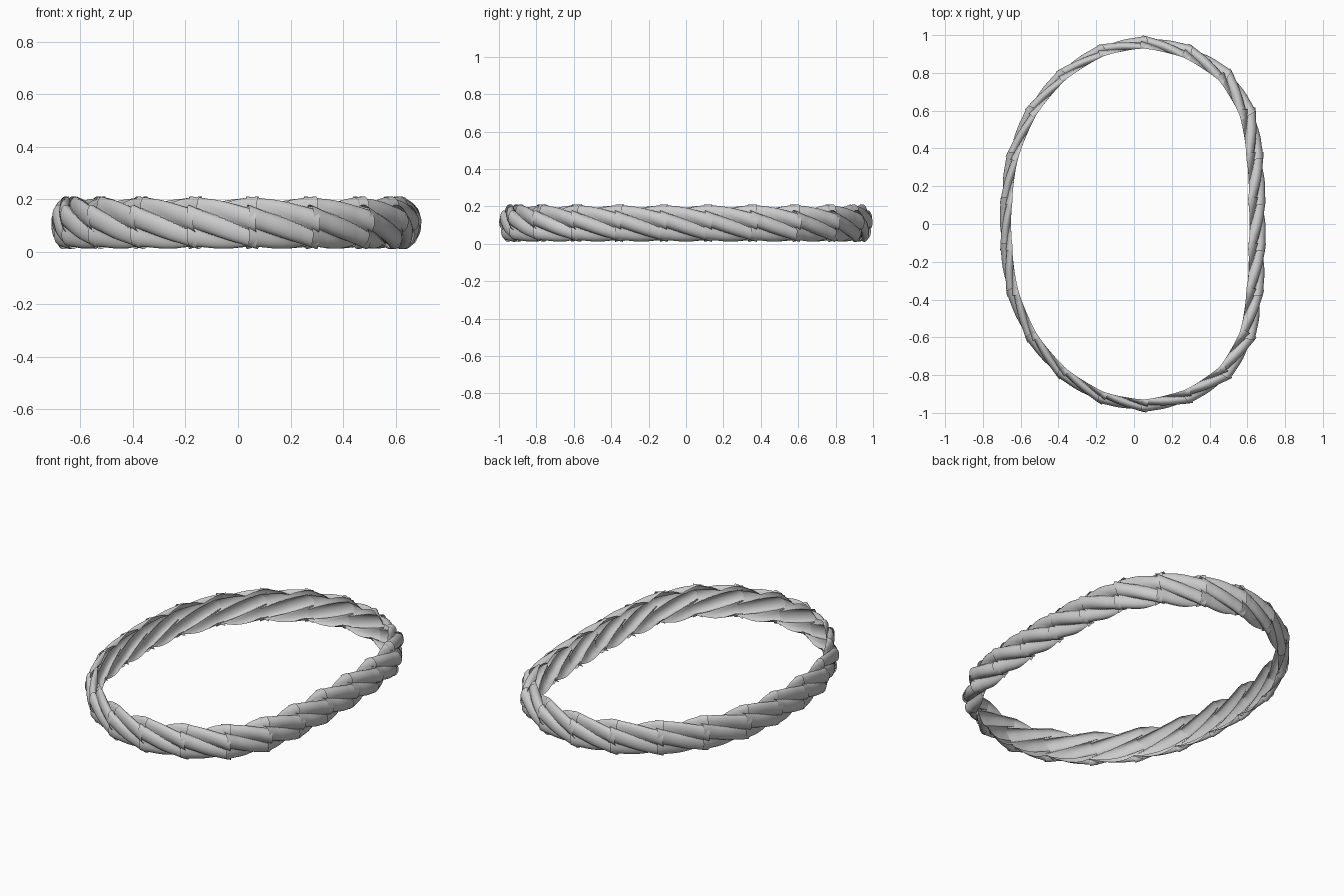
import bpy, bmesh, math
from mathutils import Vector

if "Cube" in bpy.data.objects:
    bpy.data.objects.remove(bpy.data.objects["Cube"])

LOBES, SIDES, STEPS = 5, 48, 24
MID_Z = 0.108

# Oval centre line: one point per rope segment, mirrored in y
half = [(0.648, 0.12), (0.637, 0.36), (0.598, 0.59), (0.48, 0.785), (0.285, 0.91),
        (0.055, 0.96), (-0.17, 0.917), (-0.38, 0.787), (-0.54, 0.597),
        (-0.641, 0.36), (-0.674, 0.12)]
path = [Vector(p) for p in half] + [Vector((x, -y)) for x, y in reversed(half)]
N = len(path)


def strand_radius(angle):
    """Outline radius of a bundle of round strands (largest value 1)."""
    step = 2 * math.pi / LOBES
    a = (angle + step / 2) % step - step / 2
    c, rad = 0.6, 0.4
    return c * math.cos(a) + math.sqrt(rad * rad - (c * math.sin(a)) ** 2)


def rope_segment(index):
    """Nearly straight open half-rope shell with flared, overlapping ends."""
    start, end = path[index], path[(index + 1) % N]
    along = end - start
    nrm = Vector((along.y, -along.x)).normalized()
    bm = bmesh.new()
    rings = []
    for s in range(STEPS + 1):
        t = -0.08 + 1.16 * s / STEPS
        flare = max(0.0, abs(t - 0.5) - 0.3) / 0.28
        bow = 0.006 * (1 - (2 * t - 1) ** 2)
        pos = start + along * t + nrm * bow
        base = 0.031 + 0.013 * max(0, pos.x) / 0.64
        pos -= nrm * (base * 0.8)
        depth = 1.8 * base * (1 + 0.1 * flare)
        height = 0.096 * (1 + 0.08 * flare)
        # slightly over-twisted, so strand ends step at every joint
        twist = math.pi / 2 - 2 * math.pi / LOBES * ((t - 0.5) * 1.12 + 0.5)
        ring = []
        for k in range(SIDES + 1):
            f = math.radians(95) * (2 * k / SIDES - 1)
            r = strand_radius(f - twist)
            p = pos + nrm * (depth * r * math.cos(f))
            ring.append(bm.verts.new((p.x, p.y, MID_Z + height * r * math.sin(f))))
        rings.append(ring)
    for a, b in zip(rings, rings[1:]):
        for k in range(SIDES):
            bm.faces.new((a[k], b[k], b[k + 1], a[k + 1]))
    mesh = bpy.data.meshes.new("rope_segment")
    bm.to_mesh(mesh)
    bm.free()
    obj = bpy.data.objects.new(f"rope_segment_{index + 1}", mesh)
    bpy.context.collection.objects.link(obj)
    return obj


# Ring of twisted rope segments
segments = [rope_segment(i) for i in range(N)]
for obj in segments:
    obj.select_set(True)
bpy.context.view_layer.objects.active = segments[0]
bpy.ops.object.shade_smooth_by_angle(angle=math.radians(40))
